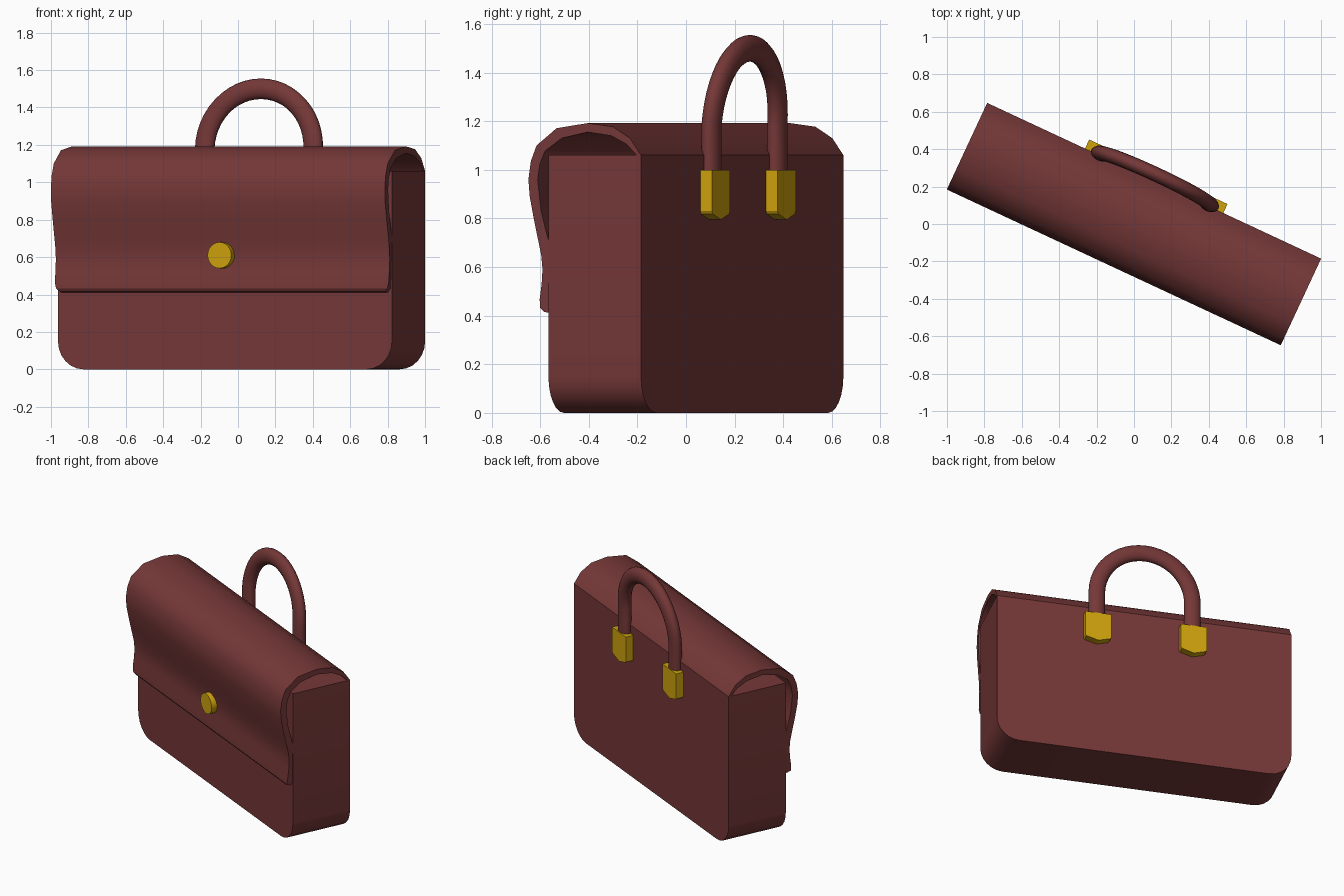
import bpy, bmesh
from math import sin, cos, pi, radians
from mathutils import Matrix, Vector

if "Cube" in bpy.data.objects:
    bpy.data.objects.remove(bpy.data.objects["Cube"])

TURN = Matrix.Rotation(radians(-25), 4, 'Z')   # the whole bag stands turned


def material(name, color):
    m = bpy.data.materials.new(name)
    m.diffuse_color = (*color, 1)
    m.use_nodes = True
    m.node_tree.nodes["Principled BSDF"].inputs["Base Color"].default_value = m.diffuse_color
    return m


LEATHER = material("burgundy_leather", (0.18, 0.039, 0.039))
GOLD = material("gold_metal", (0.62, 0.36, 0.004))


def finish(name, bm, mat):
    bmesh.ops.recalc_face_normals(bm, faces=bm.faces)
    me = bpy.data.meshes.new(name)
    bm.to_mesh(me)
    bm.free()
    me.materials.append(mat)
    ob = bpy.data.objects.new(name, me)
    bpy.context.collection.objects.link(ob)
    ob.matrix_world = TURN
    bpy.ops.object.select_all(action='DESELECT')
    ob.select_set(True)
    bpy.context.view_layer.objects.active = ob
    bpy.ops.object.shade_smooth_by_angle(angle=radians(32))
    return ob


def loft(rings):
    """Skin a list of closed rings and cap both ends."""
    bm = bmesh.new()
    rows = [[bm.verts.new(p) for p in ring] for ring in rings]
    for a, b in zip(rows, rows[1:]):
        n = len(a)
        for i in range(n):
            bm.faces.new((a[i], a[(i + 1) % n], b[(i + 1) % n], b[i]))
    bm.faces.new(rows[0])
    bm.faces.new(rows[-1])
    return bm


W, FRONT, BACK, TOP = 0.985, -0.165, 0.255, 1.06

# Body: box with rounded lower corners
R = 0.15
arc = [(W - R + R * sin(a), R - R * cos(a)) for a in [i * pi / 12 for i in range(7)]]
outline = arc + [(W, TOP), (-W, TOP)] + [(-x, z) for x, z in reversed(arc)]
finish("body", loft([[(x, y, z) for x, z in outline] for y in (FRONT, BACK)]), LEATHER)

# Flap: curved sheet from the back edge, over the top and down the front
outer = [(0.255, 1.06), (0.205, 1.13), (0.128, 1.177), (0.013, 1.192), (-0.128, 1.171),
         (-0.219, 1.10), (-0.245, 1.035), (-0.256, 0.96), (-0.25, 0.89), (-0.234, 0.81),
         (-0.214, 0.72), (-0.198, 0.65), (-0.192, 0.59), (-0.196, 0.53), (-0.205, 0.466),
         (-0.206, 0.432), (-0.195, 0.415), (-0.162, 0.41)]
inner = [(-0.162, 0.432), (-0.162, 0.70), (-0.18, 0.76), (-0.2, 0.84), (-0.214, 0.96),
         (-0.205, 1.02), (-0.182, 1.076), (-0.105, 1.13), (0.013, 1.155), (0.12, 1.14),
         (0.19, 1.105), (0.235, 1.06)]


def half_width(z):                      # slightly rounded lower corners
    return W - (0.025 if z < 0.42 else 0.008 if z < 0.45 else 0)


finish("flap", loft([[(s * half_width(z), y, z) for y, z in outer + inner]
                     for s in (-1, 1)]), LEATHER)

# Clasp: round stud on the flap
bm = loft([[(0.07 * cos(i * pi / 12), y, 0.61 + 0.07 * sin(i * pi / 12))
            for i in range(24)] for y in (-0.18, -0.235)])
finish("clasp", bm, GOLD)

# Handle: oval tube along an arch that leans slightly back
SPAN, SPRING = 0.32, 1.18
path = [Vector((SPAN, 0.265, z)) for z in (0.9, 1.0, 1.09)]
tangents = [Vector((0, 0, 1))] * 3
for i in range(25):
    a = i * pi / 24
    path.append(Vector((SPAN * cos(a), 0.265 + 0.025 * sin(a), SPRING + SPAN * sin(a))))
    tangents.append(Vector((-sin(a), 0, cos(a))))
path += [Vector((-SPAN, 0.265, z)) for z in (1.09, 1.0, 0.9)]
tangents += [Vector((0, 0, -1))] * 3
Y = Vector((0, 1, 0))
rings = []
for p, t in zip(path, tangents):
    side = Y.cross(t)
    rings.append([p + side * 0.055 * cos(k * pi / 8) + Y * 0.039 * sin(k * pi / 8)
                  for k in range(16)])
finish("handle", loft(rings), LEATHER)

# Handle plates: pointed shields on the back
shield = [(-0.088, 1.0), (0.088, 1.0), (0.088, 0.83), (0.08, 0.818),
          (0, 0.795), (-0.08, 0.818), (-0.088, 0.83)]
for side, s in (("left", -1), ("right", 1)):
    finish(side + "_handle_plate",
           loft([[(s * SPAN + x, y, z) for x, z in shield] for y in (0.25, 0.308)]), GOLD)
